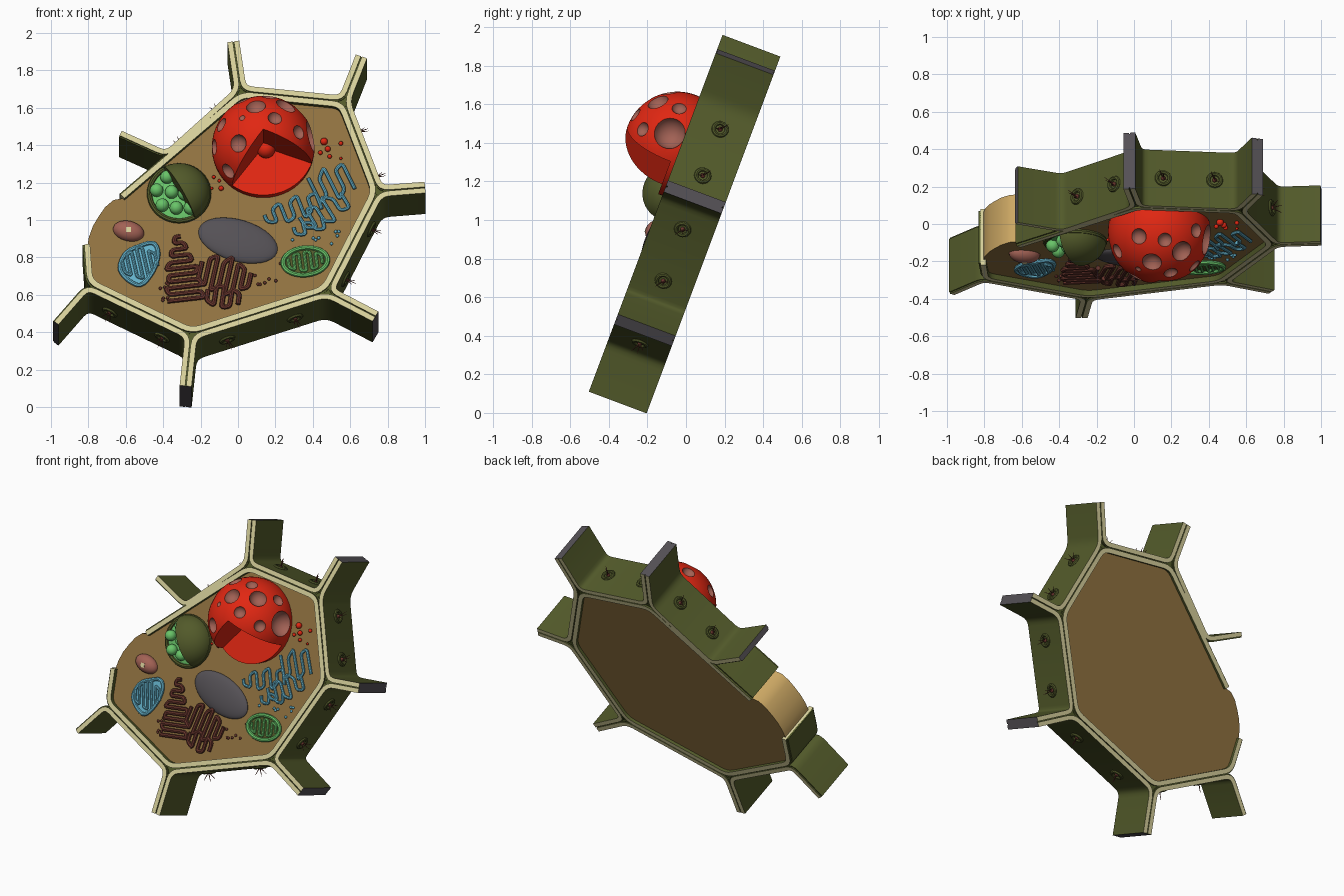
import bpy, bmesh, math, random
from mathutils import Vector, Matrix

if "Cube" in bpy.data.objects:
    bpy.data.objects.remove(bpy.data.objects["Cube"])

random.seed(4)
TH = math.radians(20.55)                       # the slab leans back by this angle
S, C = math.sin(TH), math.cos(TH)
FRAME = Matrix(((1, 0, 0, 0), (0, S, -C, -0.5), (0, C, S, 0.12), (0, 0, 0, 1)))
T = 0.32                                       # slab thickness
FL = -0.03                                     # cytoplasm surface depth


def material(name, *rgb):
    m = bpy.data.materials.new(name)
    m.diffuse_color = (*rgb, 1)
    m.use_nodes = True
    m.node_tree.nodes["Principled BSDF"].inputs["Base Color"].default_value = m.diffuse_color
    return m


BEIGE = material("wall_beige", .68, .63, .33)
OLIVE = material("wall_olive", .085, .102, .023)
GREY = material("dark_grey", .09, .082, .092)
BROWN = material("cytoplasm_brown", .28, .17, .052)
TAN = material("membrane_tan", .62, .40, .13)
RED = material("nucleus_red", .75, .02, .006)
ROSE = material("pore_rose", .36, .12, .09)
GREEN = material("grain_green", .14, .55, .14)
CYAN = material("tube_cyan", .13, .45, .6)
MAROON = material("golgi_maroon", .14, .036, .026)


def P(x, z, w=0.0):
    """Front-view grid point at depth w -> slab plane coordinates."""
    return Vector((x, (z - .12 - S * w) / C))


def finish(name, bm, mats, rule=None):
    bmesh.ops.recalc_face_normals(bm, faces=bm.faces)
    bm.normal_update()
    if rule:
        for f in bm.faces:
            f.material_index = rule(f)
    me = bpy.data.meshes.new(name)
    bm.to_mesh(me)
    bm.free()
    ob = bpy.data.objects.new(name, me)
    bpy.context.collection.objects.link(ob)
    for m in mats:
        me.materials.append(m)
    ob.matrix_world = FRAME
    return ob


def rounded(pts, r, closed=False, n=4):
    """Replace each corner with a small curve."""
    out, k = [], len(pts)
    for i, p in enumerate(pts):
        if not closed and i in (0, k - 1):
            out.append(p)
            continue
        a, b = pts[i - 1] - p, pts[(i + 1) % k] - p
        a = p + a.normalized() * min(r, a.length * .45)
        b = p + b.normalized() * min(r, b.length * .45)
        for j in range(n + 1):
            t = j / n
            out.append(a * (1 - t) ** 2 + p * 2 * t * (1 - t) + b * t * t)
    return out


def offset(path, i, d, closed):
    """Point i of the path moved d to the left, mitred."""
    k = len(path)
    prev = path[i] - path[i - 1] if i or closed else path[1] - path[0]
    nxt = path[(i + 1) % k] - path[i] if i < k - 1 or closed else prev
    a, b = [Vector((-v.y, v.x)).normalized() for v in (prev, nxt)]
    m = (a + b).normalized()
    return path[i] + m * d / max(m.dot(a), .4)


def sweep(bm, path, profile, closed=False, cap=0):
    """Sweep a profile of (left offset, depth) points along a path."""
    rings = [[bm.verts.new((*offset(path, i, d, closed), w)) for d, w in profile] for i in range(len(path))]
    n = len(profile)
    pairs = list(zip(rings, rings[1:])) + ([(rings[-1], rings[0])] if closed else [])
    for a, b in pairs:
        for j in range(n):
            bm.faces.new((a[j], a[(j + 1) % n], b[(j + 1) % n], b[j]))
    if not closed:
        for r in (rings[0], rings[-1]):
            bm.faces.new(r).material_index = cap


def strip(name, path, d0, d1, w0, w1, mats):
    bm = bmesh.new()
    sweep(bm, path, [(d0, w0), (d1, w0), (d1, w1), (d0, w1)], cap=2)
    return finish(name, bm, mats, lambda f: 2 if f.material_index == 2 else 0 if abs(f.normal.z) > .5 else 1)


def tubes(name, paths, r, w, mat, closed=False):
    bm = bmesh.new()
    prof = [(r * math.cos(a), w + r * math.sin(a)) for a in [j * math.tau / 8 for j in range(8)]]
    for p in paths:
        sweep(bm, p, prof, closed)
    return finish(name, bm, [mat])


def prism(name, pts, w0, w1, mats):
    bm = bmesh.new()
    f = bm.faces.new([bm.verts.new((*p, w0)) for p in pts])
    top = bmesh.ops.extrude_face_region(bm, geom=[f])["geom"]
    bmesh.ops.translate(bm, verts=[v for v in top if isinstance(v, bmesh.types.BMVert)], vec=(0, 0, w1 - w0))
    return finish(name, bm, mats, lambda f: 0 if abs(f.normal.z) > .5 else len(mats) - 1)


def blobs(name, items, mat, seg=16, cut=None):
    """Ellipsoids (x, z, depth, rx, ry, rw, turn), optionally halved by a plane direction."""
    bm = bmesh.new()
    for x, z, w, rx, ry, rw, rot in items:
        m = (Matrix.Translation((*P(x, z, w), w)) @ Matrix.Rotation(math.radians(rot), 4, 'Z')
             @ Matrix.Diagonal((rx, ry, rw, 1)))
        bmesh.ops.create_uvsphere(bm, u_segments=seg, v_segments=seg * 2 // 3, radius=1, matrix=m)
        if cut:
            g = bmesh.ops.bisect_plane(bm, geom=bm.verts[:] + bm.edges[:] + bm.faces[:], clear_inner=True,
                                       plane_co=(*P(x, z, w), w), plane_no=cut)
            bmesh.ops.edgeloop_fill(bm, edges=[e for e in g["geom_cut"] if isinstance(e, bmesh.types.BMEdge)])
    return finish(name, bm, [mat])


def snake(x, z, length, halves, turn):
    """Folded membrane: strokes of the given half heights, linked end to end."""
    n, pts, rot = len(halves), [], Matrix.Rotation(math.radians(turn), 2)
    for i, h in enumerate(halves):
        s = 1 if i % 2 else -1
        u = length * (i / (n - 1) - .5)
        pts += [rot @ Vector((u, -s * h)), rot @ Vector((u, s * h))]
    return rounded([P(x, z, FL) + p for p in pts], length / n * .5, n=3)


# cell walls: own wall inside, U-shaped neighbour walls outside
corners = [P(*c) for c in [(-.38, 1.335), (.015, 1.69), (.565, 1.635), (.75, 1.155), (.475, .62), (-.25, .39), (-.81, .66)]]
tips = [P(*c) for c in [(-.635, 1.45), (-.025, 1.955), (.66, 1.875), (1.0, 1.175), (.735, .485), (-.28, .113), (-.985, .46)]]
own = rounded([P(-.63, 1.14)] + corners[1:] + [P(-.825, .87)], .06)
strip("cell_wall", own, -.034, -.003, -T, 0, [BEIGE, OLIVE, BEIGE])
strip("cell_wall_lamella", own, -.006, .006, -T + .012, -.012, [OLIVE, OLIVE, OLIVE])
for i in range(6):
    u = rounded([tips[i], corners[i], corners[i + 1], tips[i + 1]], .06)
    strip(f"neighbour_wall_{i}", u, .003, .032, -T, 0, [BEIGE, OLIVE, GREY])
    strip(f"neighbour_lamella_{i}", u, -.004, .008, -T + .008, -.008, [OLIVE, OLIVE, GREY])
for i, c in enumerate(corners[1:6]):
    prism(f"corner_filler_{i}", [c + Vector((math.cos(a), math.sin(a))) * .032 for a in [k * math.tau / 12 for k in range(12)]],
          -T + .015, -.015, [OLIVE])

# cytoplasm block with the bulging membrane side
inside = [offset(own, i, -.02, False) for i in range(len(own))]
bulge = [P(*c) for c in [(-.797, .92), (-.775, .98), (-.745, 1.03), (-.71, 1.08), (-.665, 1.118)]]
prism("cytoplasm", inside + bulge, -T + .02, FL, [BROWN, TAN])

# wall channels: rings with thin threads
for i in range(6):
    a, b = corners[i], corners[i + 1]
    t = (b - a).normalized()
    nrm = Vector((-t.y, t.x))
    for k, fr in enumerate((.25, .75)):
        p = a.lerp(b, fr) + nrm * .034
        m = Matrix.Translation((*p, -T / 2)) @ Vector((*nrm, 0)).to_track_quat('Z', 'Y').to_matrix().to_4x4()
        bpy.ops.mesh.primitive_torus_add(major_radius=.034, minor_radius=.011, major_segments=20, minor_segments=8)
        ring = bpy.context.object
        ring.name = f"channel_ring_{i}_{k}"
        ring.data.materials.append(OLIVE)
        ring.matrix_world = FRAME @ m
        bm = bmesh.new()
        bmesh.ops.create_uvsphere(bm, u_segments=10, v_segments=6, radius=.013, matrix=m)
        for tilt in (-.5, .1, .6):
            q = m @ Matrix.Rotation(tilt, 4, 'X') @ Matrix.Rotation(tilt * .7, 4, 'Y') @ Matrix.Translation((0, 0, .03))
            bmesh.ops.create_cone(bm, cap_ends=True, segments=6, radius1=.004, radius2=.001, depth=.06, matrix=q)
        finish(f"channel_threads_{i}_{k}", bm, [MAROON])

# nucleus: sphere with a wedge and pores cut out
NX, NZ, NW, NR = .135, 1.39, .02, .275
nucleus = blobs("nucleus", [(NX, NZ, NW, NR, NR, NR, 0)], RED, 48)
nucleus.data.materials.append(ROSE)
nc = P(NX, NZ, NW)
wedge = prism("wedge_cutter", [nc] + [nc + Vector((math.cos(math.radians(a)), math.sin(math.radians(a)))) * .6
                                      for a in (-127, -90, -55, -20)], NW + .003, .6, [RED])
bm = bmesh.new()
for x, y, z, r in [(-.04, -.16, .22, .055), (.12, -.1, .22, .058), (-.105, -.02, .24, .045), (-.115, -.2, .16, .02),
                   (.06, -.21, .15, .04), (-.225, -.1, .12, .042), (.26, -.04, .06, .085), (.03, -.04, .27, .04),
                   (.2, .01, .19, .04), (-.135, -.24, .02, .05), (-.19, -.15, -.13, .045), (-.26, -.07, .0, .045),
                   (.19, -.18, .08, .04)]:
    d = FRAME.to_3x3().transposed() @ Vector((x, y, z)).normalized()
    bmesh.ops.create_icosphere(bm, subdivisions=3, radius=r,
                               matrix=Matrix.Translation(Vector((*nc, NW)) + d * NR * 1.04))
pores = finish("pore_cutter", bm, [ROSE])
for cutter in (wedge, pores):
    cutter.hide_render = True
    mod = nucleus.modifiers.new(cutter.name, 'BOOLEAN')
    mod.object, mod.operation, mod.solver = cutter, 'DIFFERENCE', 'EXACT'
    mod.material_mode = 'TRANSFER'
    mod.use_self = True
bpy.context.view_layer.update()
nucleus.data = bpy.data.meshes.new_from_object(nucleus.evaluated_get(bpy.context.evaluated_depsgraph_get()))
nucleus.modifiers.clear()
bpy.data.objects.remove(wedge)
bpy.data.objects.remove(pores)
blobs("nucleolus", [(.15, 1.38, .04, .05, .05, .05, 0)], RED)

# chloroplast: half dome over a dish of grains
blobs("chloroplast_dish", [(-.315, 1.14, FL, .165, .165, .025, 0)], GREEN, 32)
ring = [P(-.315, 1.14, FL) + Vector((math.cos(a), math.sin(a))) * .158 for a in [k * math.tau / 40 for k in range(40)]]
tubes("chloroplast_rim", [ring], .014, FL + .01, OLIVE, True)
blobs("chloroplast_dome", [(-.315, 1.14, FL, .168, .168, .14, 0)], OLIVE, 32, (.86, .5, 0))
blobs("chloroplast_grains", [(x, z, .005, .036, .036, .036, 0) for x, z in
      [(-.38, 1.23), (-.435, 1.16), (-.355, 1.15), (-.31, 1.22), (-.285, 1.14), (-.405, 1.08), (-.33, 1.065), (-.255, 1.065)]], GREEN)

# vacuole and storage body
blobs("vacuole", [(0, .89, FL, .22, .118, .035, -18)], GREY, 32)
blobs("storage_body", [(-.585, .94, FL, .085, .056, .05, -15)], ROSE, 24)
p = P(-.585, .95, .02)
prism("storage_body_window", [p + Vector(v) * .014 for v in [(-1, -1), (1, -1), (1, 1), (-1, 1)]], .014, .021, [BEIGE])

# mitochondria
heart = rounded([P(x, z, FL) for x, z in [(-.64, .74), (-.6, .83), (-.45, .885), (-.42, .82), (-.45, .72), (-.52, .635), (-.6, .68)]], .05, True)
prism("blue_mitochondrion", heart, FL - .01, FL + .008, [CYAN])
tubes("blue_mitochondrion_edge", [heart], .012, FL + .012, CYAN, True)
tubes("blue_mitochondrion_folds", [snake(-.525, .765, .18, [.035, .06, .075, .09, .085, .06, .035], 12)], .009, FL + .016, CYAN)
rot = Matrix.Rotation(.12, 2)
oval = [P(.36, .775, FL) + rot @ Vector((.12 * math.cos(a), .078 * math.sin(a))) for a in [k * math.tau / 32 for k in range(32)]]
prism("green_mitochondrion", oval, FL - .01, FL + .008, [OLIVE])
tubes("green_mitochondrion_edge", [oval], .013, FL + .012, GREEN, True)
tubes("green_mitochondrion_folds", [snake(.36, .775, .18, [.025, .042, .05, .055, .05, .042, .025], 7)], .009, FL + .014, GREEN)

# golgi stacks and reticulum
tubes("golgi_folds", [snake(-.3, .74, .36, [.1, .085, .1, .08, .075, .085, .06, .05, .04, .025, .015], 97),
                      snake(-.07, .70, .27, [.05, .08, .1, .07, .11, .08, .06, .04], -12),
                      snake(-.08, .585, .17, [.03, .055, .06, .05, .03], -8)], .013, FL + .012, MAROON)
tubes("reticulum_folds", [snake(.29, 1.05, .3, [.02, .04, .06, .045, .07, .04, .05], 20),
                          snake(.5, 1.19, .2, [.08, .05, .1, .06, .08], 25),
                          snake(.46, 1.04, .26, [.035, .06, .05, .08, .04, .05], 30),
                          snake(.38, .955, .16, [.02, .035, .02, .03], 15)], .01, FL + .016, CYAN)

# small vesicles
blobs("red_vesicles", [(x, z, FL + .01, r, r, r, 0) for x, z, r in
      [(.46, 1.42, .02), (.48, 1.38, .016), (.55, 1.41, .012), (.44, 1.36, .012), (.49, 1.34, .012), (.55, 1.33, .008),
       (-.13, 1.23, .01), (-.09, 1.17, .014), (-.1, 1.21, .009), (-.14, 1.17, .008)]], RED, 12)
for name, mat, x0, x1, z0, z1 in (("golgi_vesicles", MAROON, .08, .24, .64, .8), ("left_vesicles", MAROON, -.44, -.36, .56, .68),
                                  ("reticulum_vesicles", CYAN, .24, .56, .87, .95)):
    items = [(random.uniform(x0, x1), random.uniform(z0, z1), FL + .005, .009, .009, .009, 0) for _ in range(8)]
    blobs(name, items, mat, 9)

# smooth round surfaces, keep hard edges
bpy.ops.object.select_all(action='SELECT')
bpy.context.view_layer.objects.active = nucleus
bpy.ops.object.shade_smooth_by_angle(angle=math.radians(32))
